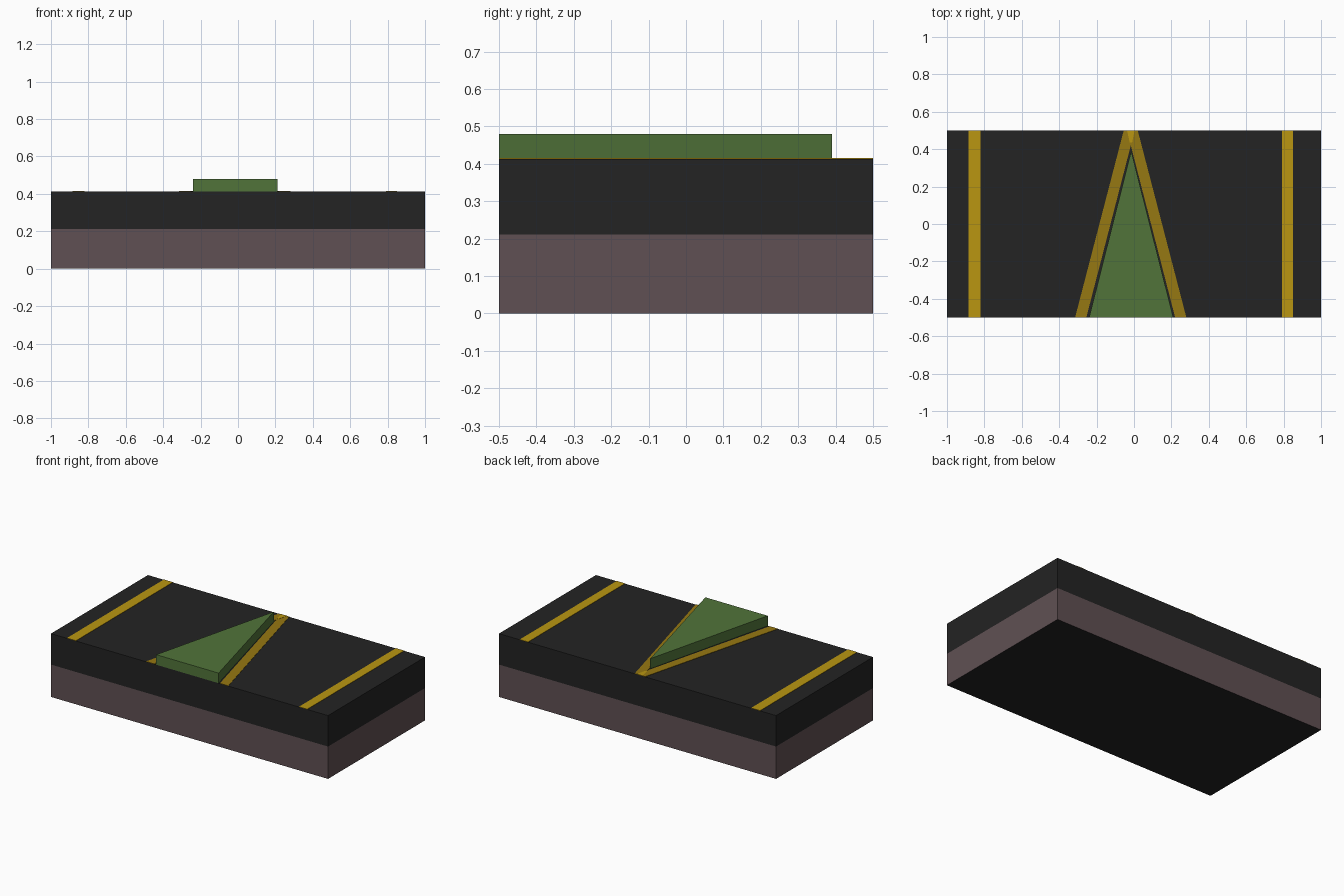
import bpy
import bmesh

if "Cube" in bpy.data.objects:
    bpy.data.objects.remove(bpy.data.objects["Cube"])


def srgb(r, g, b):
    def lin(v):
        v /= 255
        return v / 12.92 if v <= 0.04045 else ((v + 0.055) / 1.055) ** 2.4
    return (lin(r), lin(g), lin(b), 1)


def material(name, rgb):
    m = bpy.data.materials.new(name)
    m.diffuse_color = srgb(*rgb)
    m.use_nodes = True
    m.node_tree.nodes["Principled BSDF"].inputs["Base Color"].default_value = m.diffuse_color
    return m


EARTH = material("earth brown", (96, 80, 83))
ASPHALT = material("asphalt black", (35, 35, 35))
GRASS = material("grass green", (81, 116, 58))
YELLOW = material("line yellow", (186, 150, 17))
DARK_YELLOW = material("worn line yellow", (150, 120, 18))


def prism(name, outline, z0, z1, mat):
    """Extrude a flat outline from z0 up to z1."""
    bm = bmesh.new()
    base = bm.faces.new([bm.verts.new((x, y, z0)) for x, y in outline])
    ext = bmesh.ops.extrude_face_region(bm, geom=[base], use_keep_orig=True)
    top = [v for v in ext["geom"] if isinstance(v, bmesh.types.BMVert)]
    bmesh.ops.translate(bm, verts=top, vec=(0, 0, z1 - z0))
    bmesh.ops.recalc_face_normals(bm, faces=bm.faces)
    mesh = bpy.data.meshes.new(name)
    bm.to_mesh(mesh)
    bm.free()
    mesh.materials.append(mat)
    ob = bpy.data.objects.new(name, mesh)
    bpy.context.collection.objects.link(ob)
    return ob


def rect(x0, x1, y0=-0.5, y1=0.5):
    return [(x0, y0), (x1, y0), (x1, y1), (x0, y1)]


ROAD_Z = 0.413

# Ground slab, with a dark underside
ground = prism("ground_slab", rect(-1, 1), 0, 0.211, EARTH)
ground.data.materials.append(ASPHALT)
for p in ground.data.polygons:
    if p.center.z < 0.01:
        p.material_index = 1

# Road slab
prism("road_slab", rect(-1, 1), 0.211, ROAD_Z, ASPHALT)

# Straight edge lines
for name, x0, x1 in (("left_edge_line", -0.885, -0.82),
                     ("right_edge_line", 0.79, 0.85)):
    prism(name, rect(x0, x1), ROAD_Z, ROAD_Z + 0.002, YELLOW)

# Converging lines around the island, and the bright tip where they cross
prism("converging_lines",
      [(-0.315, -0.5), (-0.255, -0.5), (-0.017, 0.42), (0.22, -0.5),
       (0.28, -0.5), (0.02, 0.5), (-0.055, 0.5)],
      ROAD_Z, ROAD_Z + 0.002, DARK_YELLOW)
prism("line_crossing", [(-0.023, 0.435), (-0.01, 0.435), (0.003, 0.5), (-0.037, 0.5)],
      ROAD_Z, ROAD_Z + 0.003, YELLOW)

# Raised grass island
prism("grass_island", [(-0.24, -0.5), (0.21, -0.5), (-0.015, 0.39)],
      ROAD_Z, 0.479, GRASS)
